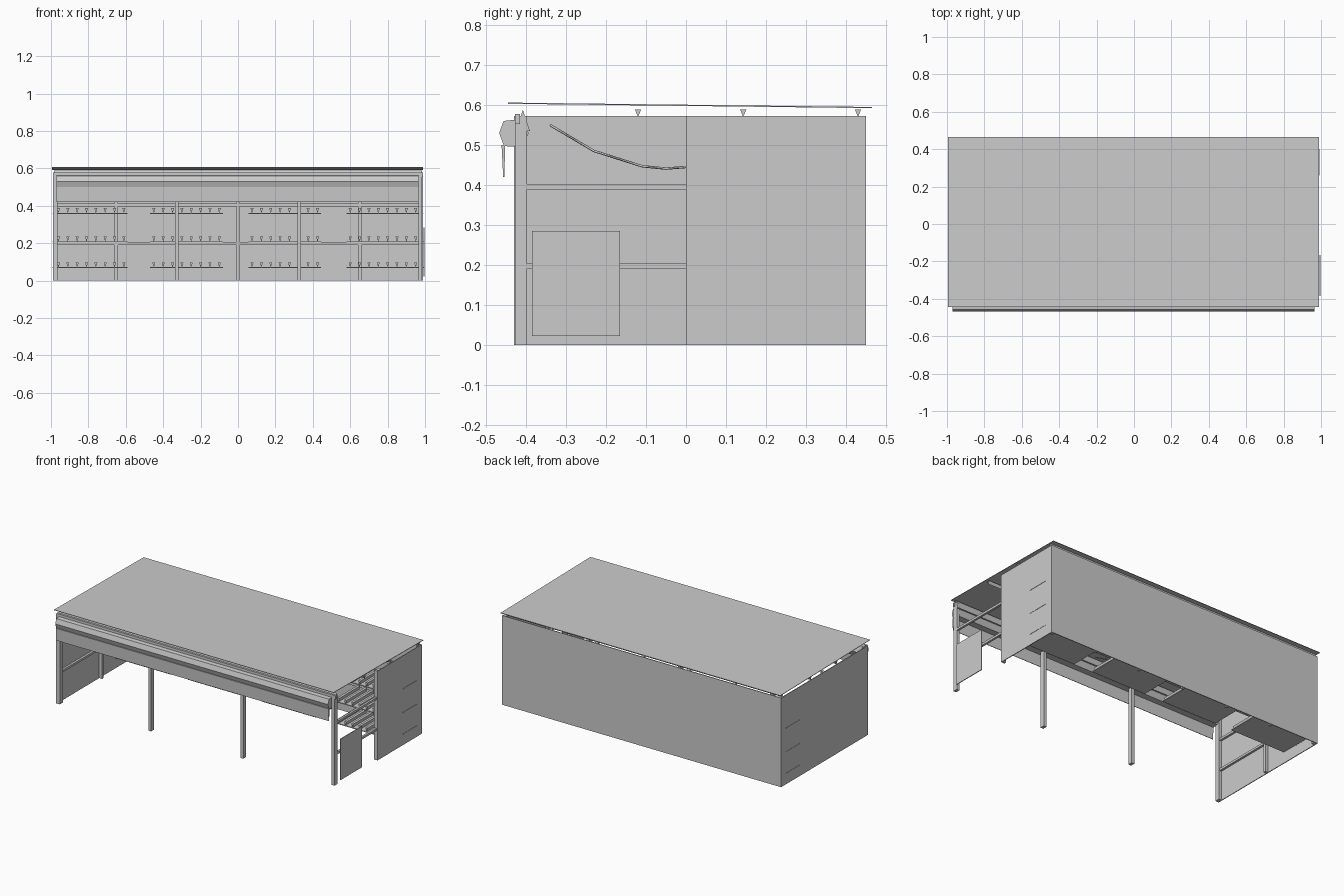
import bpy

def mesh(name, verts, faces):
    me = bpy.data.meshes.new(name)
    me.from_pydata(verts, [], faces)
    me.update()
    ob = bpy.data.objects.new(name, me)
    bpy.context.collection.objects.link(ob)
    return ob

def box_data(x0, x1, y0, y1, z0, z1):
    v = [(x, y, z) for x in (x0, x1) for y in (y0, y1) for z in (z0, z1)]
    f = [(0, 1, 3, 2), (4, 6, 7, 5), (0, 4, 5, 1), (2, 3, 7, 6), (0, 2, 6, 4), (1, 5, 7, 3)]
    return v, f

def box(name, *b):
    return mesh(name, *box_data(*b))

def prism_x(name, x0, x1, prof):
    """Extrude a closed (y, z) profile along x."""
    n = len(prof)
    v = [(x, y, z) for x in (x0, x1) for y, z in prof]
    f = [(i, (i + 1) % n, n + (i + 1) % n, n + i) for i in range(n)]
    return mesh(name, v, f + [tuple(range(n))[::-1], tuple(range(n, 2 * n))])

# sloping roof sheet
prism_x("roof_sheet", -0.995, 0.99,
        [(-0.445, 0.603), (0.465, 0.592), (0.465, 0.595), (-0.445, 0.606)])

# triangular roof purlins
for y in (-0.12, 0.143, 0.43):
    prism_x("roof_purlin", -0.985, 0.985, [(y - .008, .589), (y, .57), (y + .008, .589)])
prism_x("front_purlin", -0.985, 0.985, [(-.425, .535), (-.39, .535), (-.408, .588)])

# wall panels: full back and left, rear half of the right
box("back_wall", -0.99, 0.99, 0.445, 0.45, 0, 0.572)
box("left_wall", -0.99, -0.985, -0.43, 0.45, 0, 0.572)
box("right_wall", 0.985, 0.99, 0.0, 0.45, 0, 0.572)
box("side_notice_panel", 0.992, 0.997, -0.385, -0.165, 0.022, 0.285)

# front posts, middle side posts and back studs
for x in (-0.975, -0.327, 0.327, 0.975):
    box("front_post", x - .01, x + .01, -0.428, -0.398, 0, 0.572)
for x in (-0.975, 0.975):
    box("side_post", x - .01, x + .01, 0.0, 0.015, 0, 0.572)
for x in (-0.975, -0.65, -0.327, 0, 0.327, 0.65, 0.975):
    box("back_stud", x - .009, x + .009, 0.425, 0.445, 0, 0.572)

# horizontal rails
for z in (0.197, 0.405):
    box("back_rail", -0.985, 0.985, 0.43, 0.445, z - .008, z + .008)
for z in (0.197, 0.396):
    for x in (-0.978, 0.978):
        box("side_rail", x - .007, x + .007, -0.428, 0.008, z - .007, z + .007)
box("front_top_beam", -0.99, 0.99, -0.428, -0.415, 0.553, 0.578)

# rolled-up front awning and its hanging flap
prism_x("awning_roll", -0.97, 0.965,
        [(-.467, .53), (-.456, .56), (-.43, .563), (-.393, .53), (-.41, .496), (-.455, .497)])
prism_x("awning_flap", -0.97, 0.965, [(-.461, .50), (-.452, .50), (-.454, .42), (-.457, .42)])

# shelves in four bays and three levels, with tapered ribs on top
for z in (0.07, 0.208, 0.36):
    for cx in (-0.785, -0.275, 0.25, 0.775):
        box("shelf_board", cx - .195, cx + .195, 0.16, 0.37, z - .003, z + .002)
        v, f = [], []
        for i in range(8):
            x, n = cx - .175 + i * .05, len(v)
            for y in (0.16, 0.37):
                v += [(x, y, z), (x + .008, y, z + .027), (x - .008, y, z + .027)]
            f += [tuple(n + k for k in q) for q in
                  ((0, 1, 2), (5, 4, 3), (0, 3, 4, 1), (1, 4, 5, 2), (2, 5, 3, 0))]
        mesh("shelf_ribs", v, f)
    # shelf ends let through the side walls
    for x in (-0.988, 0.988):
        box("shelf_end", x - .004, x + .004, 0.26, 0.40, z - .002, z + .002)

# sagging cord under the roof
cu = bpy.data.curves.new("hanging_cord", 'CURVE')
cu.dimensions = '3D'
cu.bevel_depth = 0.003
cu.bevel_resolution = 0
pts = [(-.34, .55), (-.23, .485), (-.11, .447), (-.05, .441), (0, .445), (.13, .485), (.24, .55)]
sp = cu.splines.new('POLY')
sp.points.add(len(pts) - 1)
for p, (y, z) in zip(sp.points, pts):
    p.co = (0, y, z, 1)
bpy.context.collection.objects.link(bpy.data.objects.new("hanging_cord", cu))
